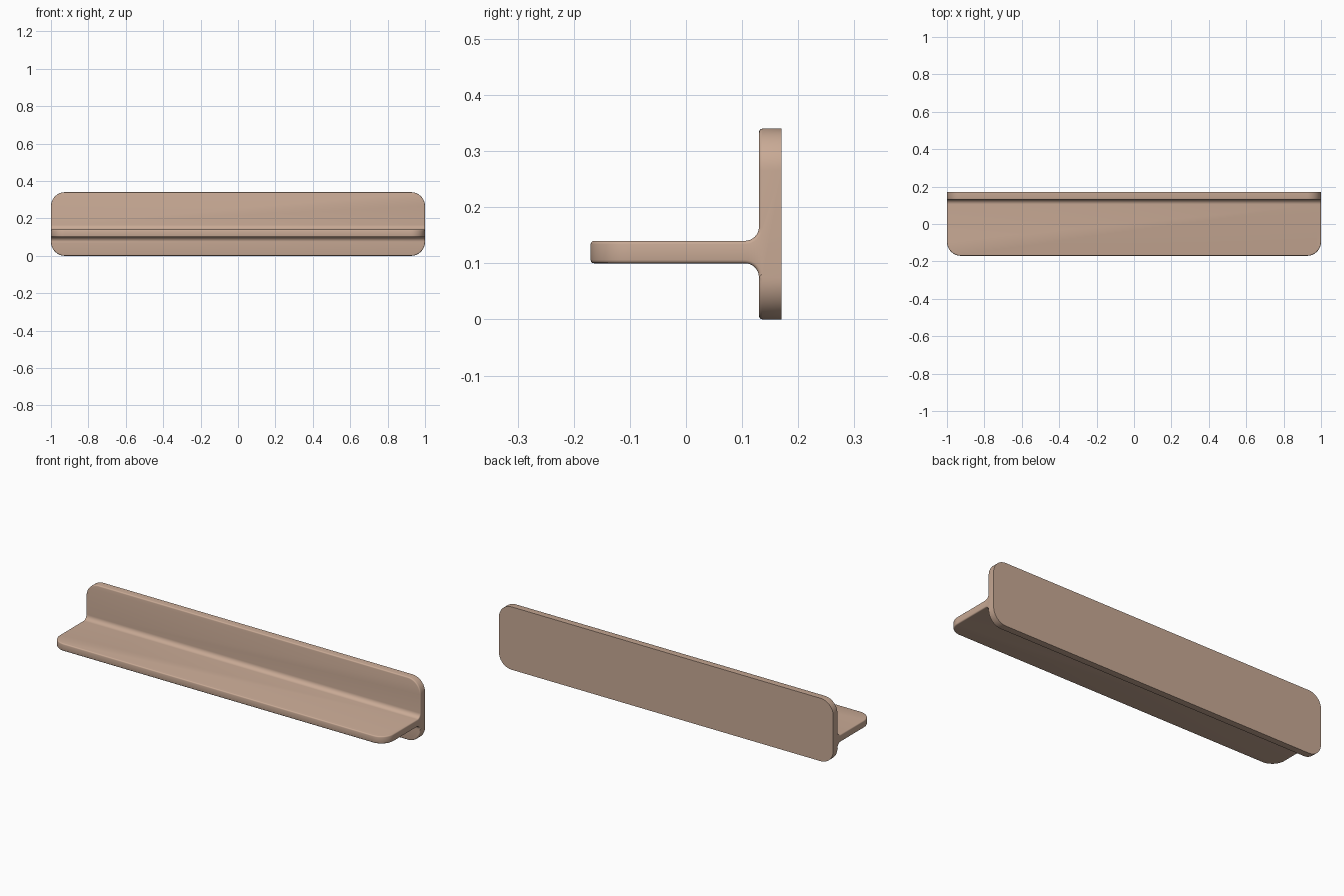
import bpy, bmesh, math

if "Cube" in bpy.data.objects:
    bpy.data.objects.remove(bpy.data.objects["Cube"])

mat = bpy.data.materials.new("warm tan")
mat.diffuse_color = (0.58, 0.40, 0.30, 1)
mat.use_nodes = True
mat.node_tree.nodes["Principled BSDF"].inputs["Base Color"].default_value = mat.diffuse_color

FILLET, CORNER, RIM = 0.025, 0.075, 0.006


def arc(cy, cz, a0, a1, n=8):
    return [(cy + FILLET * math.cos(math.radians(a0 + (a1 - a0) * i / n)),
             cz + FILLET * math.sin(math.radians(a0 + (a1 - a0) * i / n))) for i in range(n + 1)]


# T-shaped cross-section (y, z): wall plate with filleted shelf
profile = [(0.17, 0), (0.17, 0.34), (0.13, 0.34)]
profile += arc(0.13 - FILLET, 0.14 + FILLET, 0, -90)
profile += [(-0.17, 0.14), (-0.17, 0.10)]
profile += arc(0.13 - FILLET, 0.10 - FILLET, 90, 0)
profile += [(0.13, 0)]

# Extrude the section along x
bm = bmesh.new()
face = bm.faces.new([bm.verts.new((-1, y, z)) for y, z in profile])
ext = bmesh.ops.extrude_face_region(bm, geom=[face])
bmesh.ops.translate(bm, vec=(2, 0, 0),
                    verts=[g for g in ext["geom"] if isinstance(g, bmesh.types.BMVert)])
bmesh.ops.recalc_face_normals(bm, faces=bm.faces)


# Round the plate corners and the shelf's front corners
def is_corner(e):
    a, b = (v.co for v in e.verts)
    if abs(a.x - b.x) > 1e-4:
        return False
    plate = abs(a.z - b.z) < 1e-4 and (a.z < 0.001 or a.z > 0.339)
    shelf = a.y < -0.169 and b.y < -0.169
    return plate or shelf


bmesh.ops.bevel(bm, geom=[e for e in bm.edges if is_corner(e)], offset=CORNER,
                offset_type='OFFSET', segments=14, profile=0.5, affect='EDGES')

# Soften every remaining sharp rim except the flat back
rim = [e for e in bm.edges if e.calc_face_angle(0) > math.radians(50)
       and not all(v.co.y > 0.169 for v in e.verts)]
bmesh.ops.bevel(bm, geom=rim, offset=RIM, offset_type='OFFSET', segments=3,
                profile=0.5, affect='EDGES')

mesh = bpy.data.meshes.new("wall_shelf")
bm.to_mesh(mesh)
bm.free()
mesh.materials.append(mat)
shelf = bpy.data.objects.new("wall_shelf", mesh)
bpy.context.collection.objects.link(shelf)
bpy.context.view_layer.objects.active = shelf
shelf.select_set(True)
bpy.ops.object.shade_smooth_by_angle(angle=math.radians(35))
